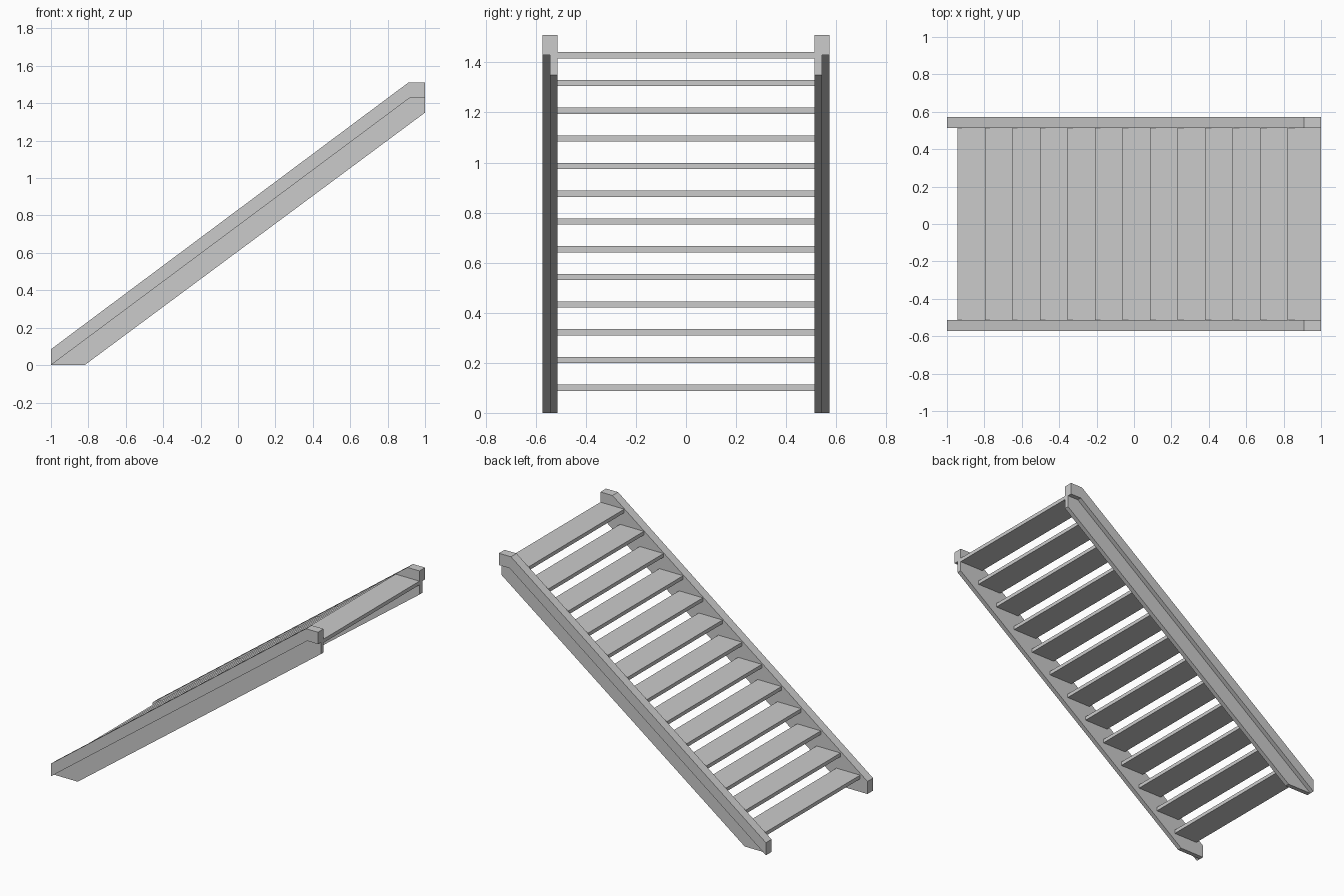
import bpy
import bmesh

cube = bpy.data.objects.get("Cube")
if cube:
    bpy.data.objects.remove(cube, do_unlink=True)

# Single plain grey finish
grey = bpy.data.materials.new("plain_grey")
grey.use_nodes = True
COLOUR = (0.6, 0.6, 0.6, 1)
grey.diffuse_color = COLOUR
bsdf = next(n for n in grey.node_tree.nodes if n.type == 'BSDF_PRINCIPLED')
bsdf.inputs["Base Color"].default_value = COLOUR


def extrude_profile(bm, profile, y0, y1):
    """Extrude an x-z profile from y0 to y1."""
    face = bm.faces.new([bm.verts.new((x, y0, z)) for x, z in profile])
    result = bmesh.ops.extrude_face_region(bm, geom=[face])
    moved = [v for v in result["geom"] if isinstance(v, bmesh.types.BMVert)]
    bmesh.ops.translate(bm, verts=moved, vec=(0, y1 - y0, 0))


def finish(name, bm):
    bmesh.ops.recalc_face_normals(bm, faces=bm.faces)
    mesh = bpy.data.meshes.new(name)
    bm.to_mesh(mesh)
    bm.free()
    mesh.materials.append(grey)
    obj = bpy.data.objects.new(name, mesh)
    bpy.context.collection.objects.link(obj)


INNER, MIDDLE, OUTER = 0.513, 0.543, 0.573

# Stringers: a deep inner board with a shallower rail along its outside
top_edge = [(1, 1.51), (0.91, 1.51), (-1, 0.085)]
board = [(-1, 0), (-0.82, 0), (1, 1.35)] + top_edge
rail = [(-1, 0), (0.92, 1.43), (1, 1.43)] + top_edge

for side, sign in (("front", -1), ("back", 1)):
    for part, profile, y0, y1 in (("stringer_board", board, INNER, MIDDLE),
                                  ("stringer_rail", rail, MIDDLE, OUTER)):
        bm = bmesh.new()
        extrude_profile(bm, profile, sign * y0, sign * y1)
        finish(f"{side}_{part}", bm)

# Open treads, evenly spaced between the stringers
COUNT, DEPTH, THICK = 13, 0.178, 0.025
for i in range(COUNT):
    t = i / (COUNT - 1)
    x = -0.945 + t * 1.767
    z = 0.088 + t * 1.328
    bm = bmesh.new()
    extrude_profile(bm, [(x, z), (x + DEPTH, z), (x + DEPTH, z + THICK), (x, z + THICK)],
                    -INNER, INNER)
    finish(f"tread_{i + 1}", bm)
